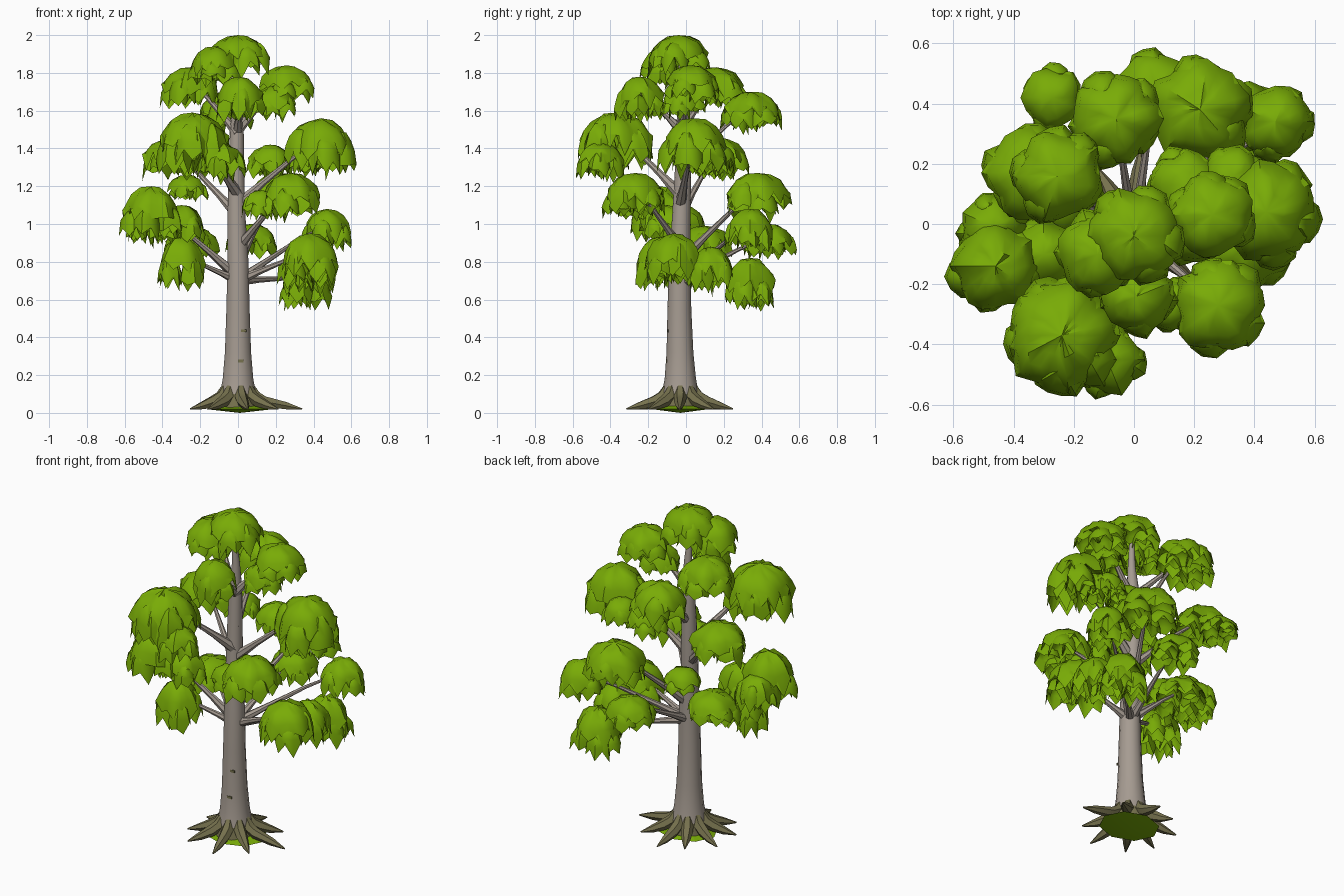
import bpy, bmesh, math, random
from mathutils import Vector

if "Cube" in bpy.data.objects:
    bpy.data.objects.remove(bpy.data.objects["Cube"])

random.seed(11)


def material(name, rgb):
    m = bpy.data.materials.new(name)
    m.diffuse_color = (*rgb, 1)
    m.use_nodes = True
    m.node_tree.nodes["Principled BSDF"].inputs["Base Color"].default_value = m.diffuse_color
    return m


LEAF = material("leaf_green", (0.19, 0.41, 0.002))
BARK = material("bark_grey", (0.38, 0.33, 0.285))
ROOT = material("root_olive", (0.18, 0.165, 0.075))


def finish(bm, name, mats, angle=40):
    bmesh.ops.recalc_face_normals(bm, faces=bm.faces[:])
    me = bpy.data.meshes.new(name)
    bm.to_mesh(me)
    bm.free()
    for m in mats:
        me.materials.append(m)
    me.shade_smooth()
    me.set_sharp_from_angle(angle=math.radians(angle))
    ob = bpy.data.objects.new(name, me)
    bpy.context.collection.objects.link(ob)
    return ob


def skin(bm, rings):
    """Bridge rings of equal point count; a single point makes a pole."""
    vs = [[bm.verts.new(p) for p in ring] for ring in rings]
    n = max(len(r) for r in vs)
    for a, b in zip(vs, vs[1:]):
        for i in range(n):
            j = (i + 1) % n
            if len(a) == 1:
                bm.faces.new((a[0], b[i], b[j]))
            elif len(b) == 1:
                bm.faces.new((a[i], b[0], a[j]))
            else:
                bm.faces.new((a[i], b[i], b[j], a[j]))
    for end in (vs[0], vs[-1]):
        if len(end) > 2:
            bm.faces.new(end)


def tube(bm, pts, radii, side, sides):
    """Tapered tube along a path lying in the plane square to 'side'."""
    pts = [Vector(p) for p in pts]
    rings = []
    for k, p in enumerate(pts):
        d = (pts[min(k + 1, len(pts) - 1)] - pts[max(k - 1, 0)]).normalized()
        v = d.cross(side).normalized()
        rings.append([p + radii[k] * (math.cos(t) * side + math.sin(t) * v)
                      for t in (2 * math.pi * i / sides for i in range(sides))])
    skin(bm, rings)


def dome(bm, c, r, h):
    """Leafy cap with a ragged drooping rim and a hollow underside."""
    n = 2 * max(5, int(r * 75))
    ph = random.uniform(0, 6.28)
    ang = [2 * math.pi * i / n for i in range(n)]
    lump = [1 + 0.06 * math.sin(5 * a + ph) + random.uniform(-0.06, 0.06) for a in ang]

    def ring(f, drop, noise=0.05):
        return [c + Vector((r * f * l * math.cos(a), r * f * l * math.sin(a),
                            -h * (drop + random.uniform(-noise, noise))))
                for a, l in zip(ang, lump)]

    rim = ring(1.04, 0)
    for i, p in enumerate(rim):
        p.z -= h * (random.uniform(0.7, 1.05) if i % 2 else random.uniform(0.5, 0.68))
    skin(bm, [[c.copy()], ring(0.4, 0.07), ring(0.72, 0.21), ring(0.93, 0.42), rim,
              ring(0.8, 0.48, 0), ring(0.45, 0.27, 0), [c - Vector((0, 0, h * 0.2))]])


# Trunk, olive near the ground
SIDE = Vector((0, 1, 0))
bm = bmesh.new()
path = [(0.0, -0.03, 0.02, 0.115), (0.0, -0.03, 0.10, 0.098), (0.0, -0.03, 0.18, 0.083),
        (0.0, -0.032, 0.32, 0.071), (0.0, -0.035, 0.55, 0.063), (0.0, -0.033, 0.8, 0.057),
        (-0.008, -0.025, 1.05, 0.048), (-0.01, -0.015, 1.3, 0.043),
        (-0.005, -0.015, 1.52, 0.036), (0.0, -0.02, 1.68, 0.022), (-0.01, -0.03, 1.88, 0.012)]
tube(bm, [p[:3] for p in path], [p[3] for p in path], SIDE, 14)
for f in bm.faces:
    f.material_index = 1 if f.calc_center_median().z < 0.11 else 0
finish(bm, "trunk", [BARK, ROOT])

# Small bark marks
bm = bmesh.new()
for x, z, y in ((0.03, 0.435, -0.0945), (0.015, 0.275, -0.104)):
    res = bmesh.ops.create_cube(bm, size=1)
    for v in res["verts"]:
        v.co = Vector((x + v.co.x * 0.03, y + v.co.y * 0.006, z + v.co.z * 0.014))
finish(bm, "bark_marks", [ROOT])

# Spreading roots
bm = bmesh.new()
lengths = [0.34, 0.27, 0.28, 0.25, 0.27, 0.27, 0.28, 0.29, 0.27]
for i, ln in enumerate(lengths):
    a = 2 * math.pi * i / len(lengths) + random.uniform(-0.12, 0.12)
    d = Vector((math.cos(a), math.sin(a), 0))
    o = Vector((0, -0.03, 0))
    prof = [(0.06, 0.16, 0.016), (0.09, 0.09, 0.034), (0.14, 0.06, 0.032),
            (ln * 0.75, 0.038, 0.022), (ln, 0.02, 0.004)]
    tube(bm, [o + d * p[0] + Vector((0, 0, p[1])) for p in prof],
         [p[2] for p in prof], Vector((-d.y, d.x, 0)), 6)
finish(bm, "roots", [ROOT], 30)

# Grass pad under the roots, bulging slightly underneath
bm = bmesh.new()
pad = [[Vector((0.01 + r * math.cos(t), -0.03 + 0.85 * r * math.sin(t), z))
        for t in (2 * math.pi * i / 8 for i in range(8))]
       for r, z in ((0.18, 0.02), (0.08, 0.045))]
skin(bm, [[Vector((0.01, -0.03, 0))]] + pad)
finish(bm, "grass_pad", [LEAF], 10)

# Leaf clumps: x, y, top z, radius, height
clumps = [
    (0.00, -0.04, 2.00, 0.165, 0.22), (-0.12, -0.10, 1.94, 0.145, 0.23),
    (0.26, 0.03, 1.84, 0.15, 0.21), (0.19, -0.02, 1.73, 0.12, 0.19),
    (-0.25, 0.16, 1.83, 0.16, 0.23), (0.01, -0.24, 1.78, 0.13, 0.25),
    (-0.06, 0.35, 1.70, 0.16, 0.22),
    (0.44, 0.04, 1.56, 0.18, 0.32), (0.33, 0.16, 1.43, 0.11, 0.18),
    (0.17, 0.13, 1.42, 0.125, 0.18), (-0.24, -0.37, 1.59, 0.20, 0.33),
    (-0.09, -0.45, 1.43, 0.127, 0.21), (-0.34, 0.17, 1.46, 0.165, 0.23),
    (0.22, 0.38, 1.27, 0.18, 0.26), (0.28, -0.27, 1.27, 0.165, 0.24),
    (0.12, -0.27, 1.18, 0.095, 0.17),
    (-0.27, 0.42, 1.26, 0.11, 0.16), (-0.46, -0.14, 1.20, 0.158, 0.32),
    (-0.47, -0.01, 1.10, 0.115, 0.22), (-0.30, -0.10, 1.10, 0.127, 0.23),
    (0.47, 0.34, 1.08, 0.13, 0.24), (0.07, 0.44, 1.00, 0.14, 0.19),
    (-0.25, 0.10, 0.99, 0.15, 0.2), (0.38, -0.07, 0.95, 0.16, 0.29),
    (-0.30, -0.15, 0.93, 0.13, 0.30), (0.39, 0.13, 0.88, 0.127, 0.25),
    (0.36, 0.34, 0.82, 0.14, 0.30),
]
for k, (x, y, z, r, h) in enumerate(clumps, 1):
    bm = bmesh.new()
    c = Vector((x, y, z))
    dome(bm, c, r * 0.88, h * 0.75)
    lobes = 4 if r < 0.14 else 5
    start = random.uniform(0, 6.28)
    for i in range(lobes):
        a = start + 2 * math.pi * i / lobes + random.uniform(-0.25, 0.25)
        drop = h * random.uniform(0.15, 0.4)
        off = r * random.uniform(0.5, 0.62)
        dome(bm, c + Vector((math.cos(a) * off, math.sin(a) * off, -drop)),
             r * 0.46, (h - drop) * random.uniform(0.8, 1.05))
    finish(bm, f"leaf_clump_{k:02d}", [LEAF], 45)

# Branches from the trunk up into the larger clumps
bm = bmesh.new()
for x, y, z, r, h in clumps[2:]:
    if r < 0.129:
        continue
    out = Vector((x, y + 0.03, 0))
    dist = out.length
    d = out.normalized()
    z0 = min(1.5, max(0.7, z - 0.1 - 0.8 * dist))
    z1 = z - 0.35 * h
    o = Vector((0, -0.03, 0))
    thick = 0.013 + 0.045 * r
    pts = [o + d * (dist * t) + Vector((0, 0, z0 + (z1 - z0) * s))
           for t, s in ((0.0, 0.0), (0.3, 0.33), (0.65, 0.7), (1.0, 1.0))]
    tube(bm, pts, [thick * 1.5, thick * 0.85, thick * 0.55, thick * 0.3],
         Vector((-d.y, d.x, 0)), 7)
finish(bm, "branches", [BARK])
